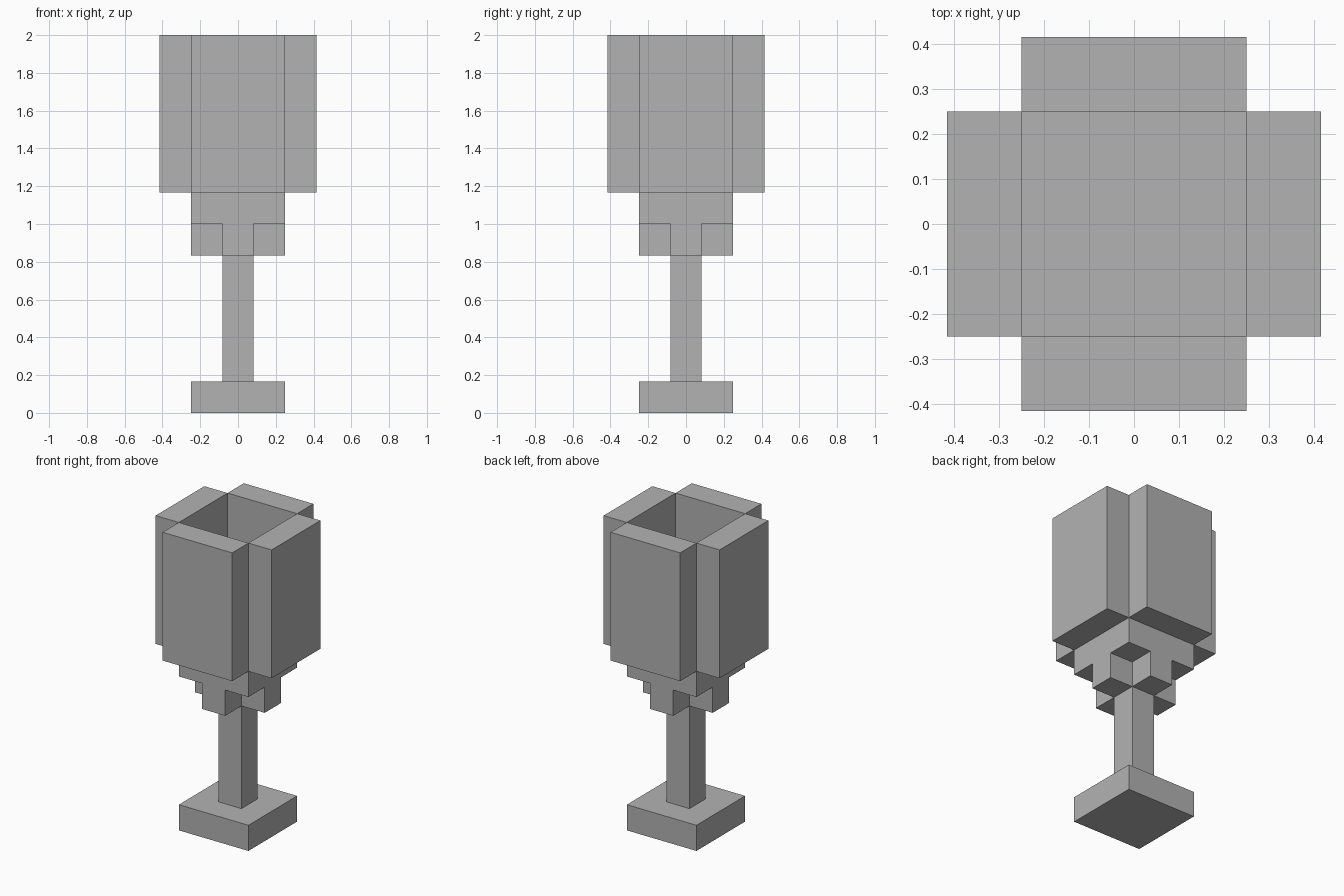
import bpy
from math import cos, sin, pi

cube = bpy.data.objects.get("Cube")
if cube:
    bpy.data.objects.remove(cube, do_unlink=True)

U = 1 / 6  # one block; the goblet is twelve blocks tall

stone = bpy.data.materials.new("plain grey")
stone.use_nodes = True
grey = (0.448, 0.448, 0.448, 1)
stone.diffuse_color = grey
stone.node_tree.nodes["Principled BSDF"].inputs["Base Color"].default_value = grey


def box(name, size, bottom, x=0, y=0):
    """Box measured in blocks, resting at height bottom."""
    sx, sy, sz = size
    bpy.ops.mesh.primitive_cube_add(size=1, location=(x * U, y * U, (bottom + sz / 2) * U))
    ob = bpy.context.object
    ob.name = name
    ob.scale = (sx * U, sy * U, sz * U)
    bpy.ops.object.transform_apply(location=False, rotation=False, scale=True)
    ob.data.materials.append(stone)
    return ob


# Foot, stem and the floor of the cup
box("foot", (3, 3, 1), 0)
box("stem", (1, 1, 5), 1)
box("cup_floor", (3, 3, 1), 6)

# Four bracket arms under the cup and four cup walls with open corners
for i, side in enumerate(("left", "back", "right", "front")):
    dx, dy = round(cos(i * pi / 2)), round(sin(i * pi / 2))
    box(side + "_bracket", (1, 1, 1), 5, dx, dy)
    wall = (1, 3, 5) if dx else (3, 1, 5)
    box(side + "_cup_wall", wall, 7, dx * 2, dy * 2)
